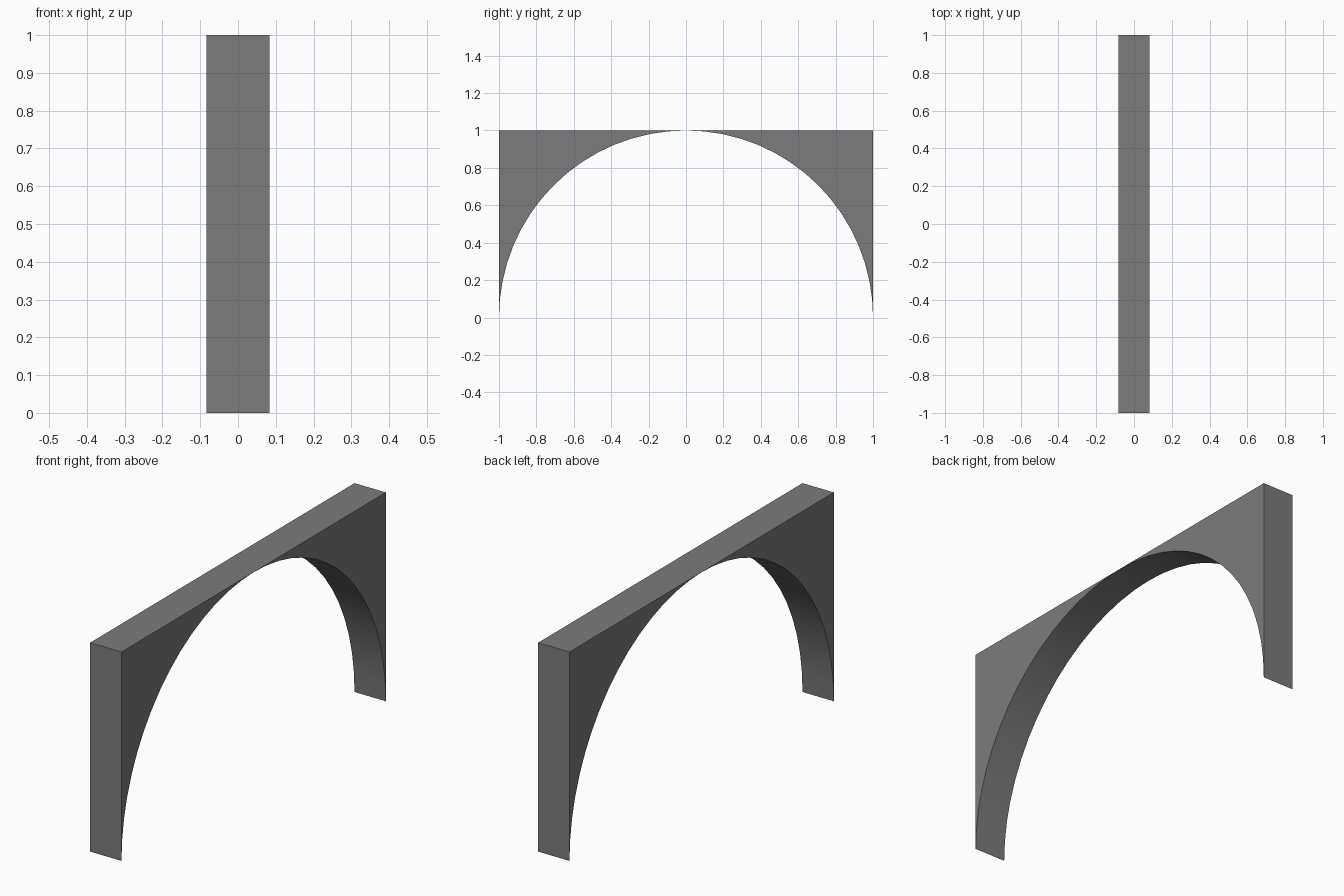
import bpy, bmesh, math

if "Cube" in bpy.data.objects:
    bpy.data.objects.remove(bpy.data.objects["Cube"])

HALF_DEPTH = 0.083   # half thickness along x
SEGMENTS = 16        # arc segments per quarter circle

grey = bpy.data.materials.new("stone grey")
grey.diffuse_color = (0.2, 0.2, 0.2, 1)
grey.use_nodes = True
grey.node_tree.nodes["Principled BSDF"].inputs["Base Color"].default_value = grey.diffuse_color


def spandrel(bm, side):
    """One half of the arch: corner block with a quarter circle cut away."""
    arc = [(math.cos(i / SEGMENTS * math.pi / 2), math.sin(i / SEGMENTS * math.pi / 2))
           for i in range(SEGMENTS + 1)]
    profile = [(1.0, 1.0)] + arc[::-1]
    verts = [bm.verts.new((-HALF_DEPTH, side * y, z)) for y, z in profile]
    # side face as a fan from the outer top corner
    faces = [bm.faces.new((verts[0], verts[i], verts[i + 1]))
             for i in range(1, len(verts) - 1)]
    # extrude through the thickness, keeping the first side
    ext = bmesh.ops.extrude_face_region(bm, geom=faces, use_keep_orig=True)
    moved = [v for v in ext["geom"] if isinstance(v, bmesh.types.BMVert)]
    bmesh.ops.translate(bm, verts=moved, vec=(2 * HALF_DEPTH, 0, 0))


# Arch made of two mirrored halves meeting at the crown
for name, side in (("arch_half_front", -1), ("arch_half_back", 1)):
    bm = bmesh.new()
    spandrel(bm, side)
    bmesh.ops.recalc_face_normals(bm, faces=bm.faces[:])
    mesh = bpy.data.meshes.new(name)
    bm.to_mesh(mesh)
    bm.free()
    mesh.materials.append(grey)
    obj = bpy.data.objects.new(name, mesh)
    bpy.context.collection.objects.link(obj)
    bpy.ops.object.select_all(action='DESELECT')
    obj.select_set(True)
    bpy.context.view_layer.objects.active = obj
    # smooth underside; the crown and foot wedges are sharp
    bpy.ops.object.shade_smooth_by_angle(angle=math.radians(30))
